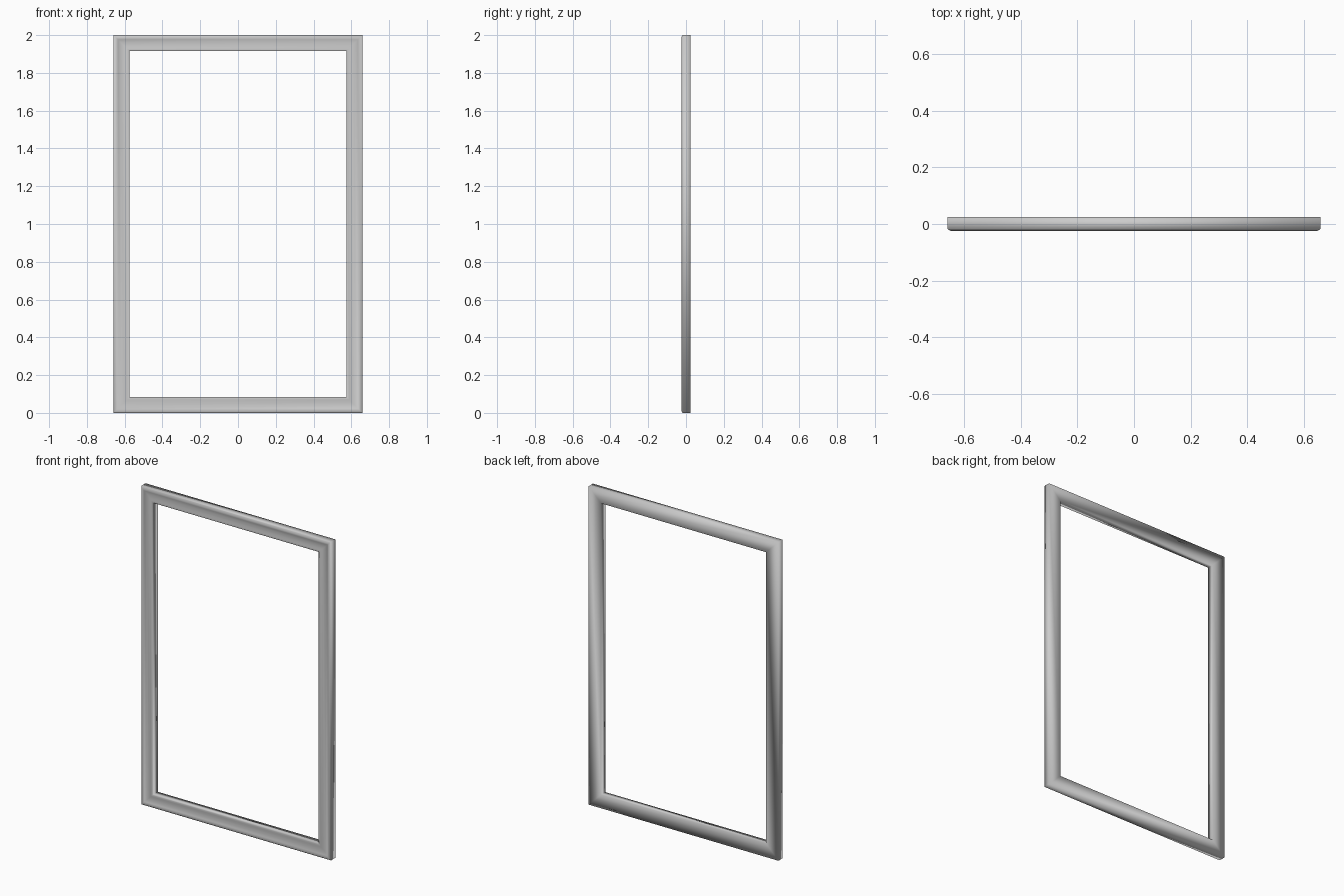
import bpy, bmesh

if "Cube" in bpy.data.objects:
    bpy.data.objects.remove(bpy.data.objects["Cube"])

HALF_W, HEIGHT = 0.659, 2.0

# moulding cross-section: (distance in from the outer edge, y)
profile = [
    (0.0, 0.024), (0.0, -0.018), (0.004, -0.021),      # outer wall and small bevel
    (0.010, -0.024), (0.018, -0.024), (0.024, -0.021),  # raised outer bead
    (0.040, -0.018), (0.058, -0.019), (0.070, -0.022),  # shallow cove
    (0.080, -0.022), (0.085, -0.019),                   # inner lip
    (0.085, 0.024),                                     # inner wall, then flat back
]

# sweep the section round the four mitred corners
bm = bmesh.new()
rings = []
for sx, top in ((-1, False), (1, False), (1, True), (-1, True)):
    rings.append([bm.verts.new((sx * (HALF_W - d), y, HEIGHT - d if top else d))
                  for d, y in profile])

n = len(profile)
for i in range(4):
    a, b = rings[i], rings[(i + 1) % 4]
    for j in range(n):
        k = (j + 1) % n
        bm.faces.new((a[j], b[j], b[k], a[k]))
bmesh.ops.recalc_face_normals(bm, faces=bm.faces)

mesh = bpy.data.meshes.new("picture_frame")
bm.to_mesh(mesh)
bm.free()
frame = bpy.data.objects.new("picture_frame", mesh)
bpy.context.collection.objects.link(frame)

# soft shading across the moulding
for p in mesh.polygons:
    p.use_smooth = True
